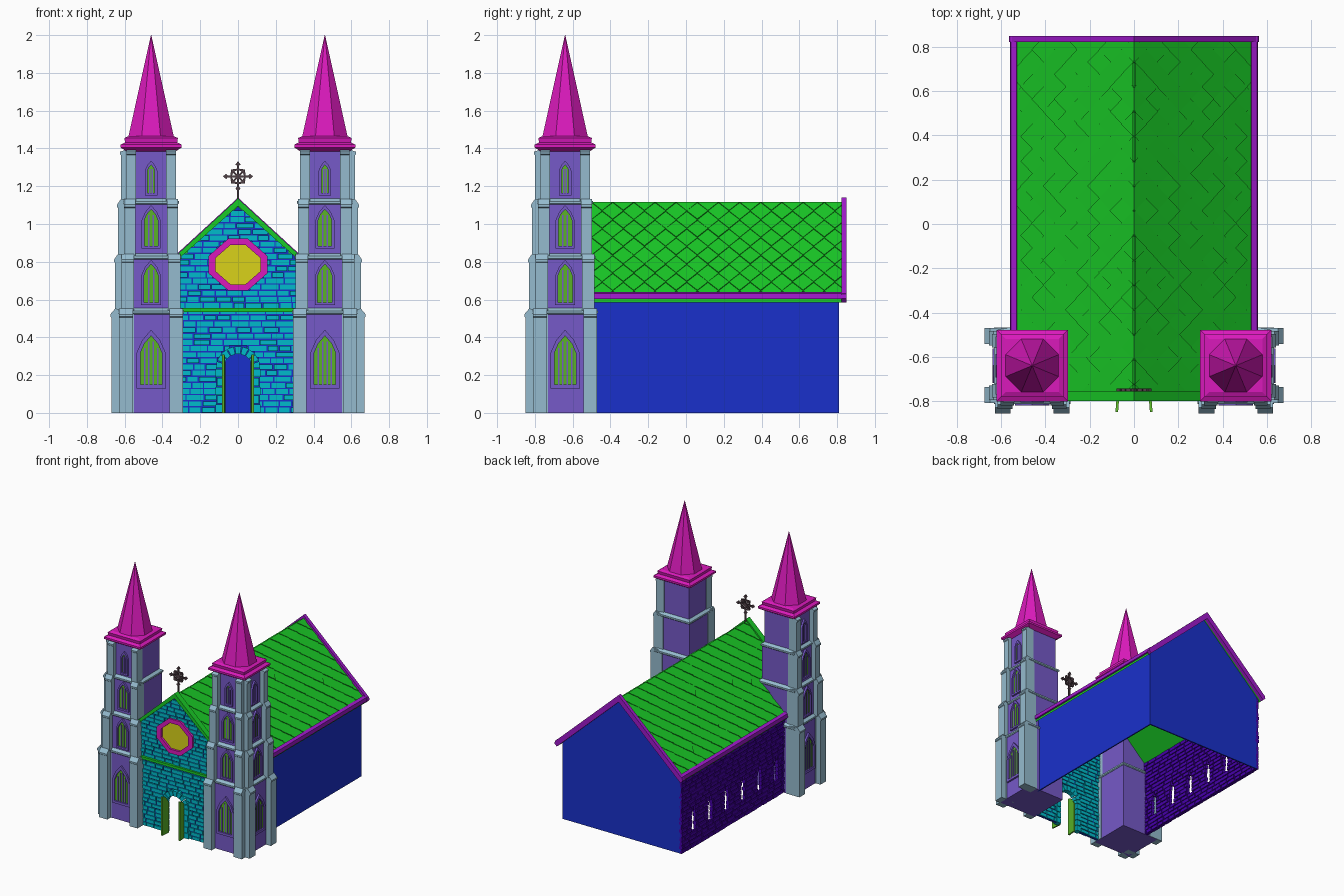
import bpy, bmesh, math, random
from mathutils import Vector

if "Cube" in bpy.data.objects:
    bpy.data.objects.remove(bpy.data.objects["Cube"])
random.seed(4)

def mat(name, c):
    m = bpy.data.materials.new(name)
    m.diffuse_color = (*c, 1)
    m.use_nodes = True
    m.node_tree.nodes["Principled BSDF"].inputs["Base Color"].default_value = m.diffuse_color
    return m

PURPLE = mat("tower_stone", (.18, .1, .58))
PALE = mat("pale_stone", (.3, .5, .62))
PINK = mat("spire_pink", (.7, .01, .5))
GREEN = mat("roof_green", (.01, .6, .02))
CYAN = mat("brick_cyan", (0, .5, .6))
BLUE = mat("wall_blue", (.01, .03, .6))
TRIM = mat("trim_purple", (.35, .01, .6))
YELLOW = mat("glass_yellow", (.7, .65, .01))
DARK = mat("iron", (.08, .05, .06))
INDIGO = mat("brick_indigo", (.06, 0, .4))
LEAF = mat("glass_green", (.1, .45, .02))

def prism(bm, pts, d0, d1, f):
    """Extrude a 2D outline from depth d0 to d1; f maps (u, v, depth) to space."""
    a = [bm.verts.new(f(u, v, d0)) for u, v in pts]
    b = [bm.verts.new(f(u, v, d1)) for u, v in pts]
    n = len(pts)
    bm.faces.new(a)
    bm.faces.new(b[::-1])
    for i in range(n):
        bm.faces.new((a[i], b[i], b[(i + 1) % n], a[(i + 1) % n]))

def loft(bm, rings):
    """Stack horizontal rings of points into a closed solid."""
    vs = [[bm.verts.new(p) for p in r] for r in rings]
    n = len(vs[0])
    for r, s in zip(vs, vs[1:]):
        for i in range(n):
            bm.faces.new((r[i], r[(i + 1) % n], s[(i + 1) % n], s[i]))
    bm.faces.new(vs[0])
    bm.faces.new(vs[-1])

def ring(bm, outer, inner, d0, d1, f, closed=True):
    n = len(outer)
    for i in range(n if closed else n - 1):
        j = (i + 1) % n
        prism(bm, [outer[i], outer[j], inner[j], inner[i]], d0, d1, f)

def finish(bm, name, m):
    bmesh.ops.recalc_face_normals(bm, faces=bm.faces)
    me = bpy.data.meshes.new(name)
    bm.to_mesh(me)
    bm.free()
    ob = bpy.data.objects.new(name, me)
    me.materials.append(m)
    bpy.context.collection.objects.link(ob)

def rect(u0, v0, u1, v1):
    return [(u0, v0), (u1, v0), (u1, v1), (u0, v1)]

def lancet(w, z0, z1):
    h, zs = w / 2, z1 - .8 * w
    k = z1 - zs
    return [(-h, z0), (h, z0), (h, zs), (.62 * h, zs + .55 * k), (0, z1), (-.62 * h, zs + .55 * k), (-h, zs)]

def front(u, v, d): return Vector((u, d, v))
def side(u, v, d): return Vector((d, u, v))

# ---- Towers: stepped core, buttresses, windows, spire
CX, CY = .46, -.64
Z = [0, .54, .83, 1.12, 1.40]
HALF = [.165, .152, .139, .127]
OUT = [.21, .19, .175, .16, .13]
WIDE = [.072, .066, .06, .052]
WIN = [(.155, .13, .44), (.105, .57, .81), (.10, .87, 1.10), (.066, 1.15, 1.335)]

for sx, tag in ((-1, "left"), (1, "right")):
    cx = CX * sx
    def sq(h, z): return [(cx + i * h, CY + j * h, z) for i, j in ((-1, -1), (1, -1), (1, 1), (-1, 1))]
    def f_front(u, v, d): return Vector((cx + u, CY - d, v))
    def f_outer(u, v, d): return Vector((cx + sx * d, CY + u, v))
    core, butt, frame, glass = (bmesh.new() for _ in range(4))
    for i in range(4):
        z0, z1, h, w = Z[i], Z[i + 1], HALF[i], WIDE[i]
        loft(core, [sq(h, z0), sq(h, z1)])
        if i < 3:  # sloped string course
            loft(butt, [sq(h + .002, z1 - .018), sq(h + .008, z1 - .012), sq(h + .008, z1), sq(HALF[i + 1], z1 + .015)])
        for f in (f_front, f_outer):
            prof = [(.09, z0), (OUT[i], z0), (OUT[i], z1 - .035), (OUT[i] + .006, z1 - .03),
                    (OUT[i] + .006, z1 - .018), (OUT[i + 1], z1 + (.012 if i < 3 else -.005)), (.09, z1)]
            for s in (-1, 1):
                e0, e1 = s * (h + .004 - w), s * (h + .004)
                prism(butt, prof, e0, e1, lambda u, v, d, f=f: f(d, v, u))
            ww, a, b = WIN[i]
            t = .02 if i == 0 else .014
            outer, inner = lancet(ww, a, b), lancet(ww - 2 * t, a + t, b - 1.6 * t)
            ring(frame, outer, inner, h - .01, h + .014, f)
            prism(glass, inner, h - .01, h + .002, f)
            n = 4 if i == 0 else 2
            iw = ww - 2 * t
            for k in range(1, n + 1):  # mullions
                u = -iw / 2 + iw * k / (n + 1)
                top = b - 1.6 * t - abs(u) * 1.5 - .012
                prism(frame, rect(u - .004, a + t, u + .004, top), h, h + .008, f)
    finish(core, tag + "_tower_core", PURPLE)
    finish(butt, tag + "_tower_buttresses", PALE)
    finish(frame, tag + "_tower_window_frames", PURPLE)
    finish(glass, tag + "_tower_window_glass", LEAF)
    sp = bmesh.new()
    loft(sp, [sq(h, z) for h, z in ((.13, 1.385), (.162, 1.405), (.162, 1.42), (.138, 1.432), (.142, 1.455), (.12, 1.465))])
    def octa(r, z): return [(cx + r * math.cos((k + .5) * math.pi / 4), CY + r * math.sin((k + .5) * math.pi / 4), z) for k in range(8)]
    loft(sp, [octa(.132, 1.455), octa(.001, 2.0)])
    finish(sp, tag + "_spire", PINK)

# ---- Brick walls: each row is filled over its free spans
def free(lo, hi, holes):
    spans = [(lo, hi)]
    for a, b in holes:
        spans = [s for p, q in spans for s in ((p, min(q, a)), (max(p, b), q)) if s[1] - s[0] > .004]
    return spans

def brick_wall(name, ztop, extent, holes, d, f, brick_mat, core_mat):
    bricks, slab = bmesh.new(), bmesh.new()
    rh = .0325
    for r in range(int(ztop / rh)):
        z0, z1 = r * rh, (r + 1) * rh
        zm = (z0 + z1) / 2
        lo, hi = extent(zm)
        for a, b in free(lo, hi, holes(zm)):
            prism(slab, rect(a, z0, b, z1), d - .007, d + .007, f)
            x = a - random.uniform(0, .05)
            while x < b:
                L = random.uniform(.06, .1)
                p, q = max(a, x), min(b, x + L - .007)
                if q - p > .008:
                    g = random.uniform(.012, .016)
                    prism(bricks, rect(p, z0 + .003, q, z1 - .004), d - g, d + g, f)
                x += L
    finish(bricks, name + "_bricks", brick_mat)
    finish(slab, name + "_mortar", core_mat)

RZ = .785
def front_holes(z):
    out = []
    if z < .235: out.append((-.115, .115))
    elif z < .35:
        w = math.sqrt(.115 ** 2 - (z - .235) ** 2)
        out.append((-w, w))
    dz = abs(z - RZ)
    if dz < .13:
        w = .145 - max(0, dz - .045) * 1.12
        out.append((-w, w))
    return out
def gable(z):
    w = min(.31, (1.115 - z) / .945)
    return -w, w
FY = -.77
brick_wall("facade", 1.1, gable, front_holes, FY, front, CYAN, BLUE)

WY = [.66 - .207 * i for i in range(6)]
def side_holes(z):
    if not .14 < z < .33: return []
    w = .026 if z < .26 else .026 * (.335 - z) / .075
    return [(y - w, y + w) for y in WY]
brick_wall("left_nave_wall", .62, lambda z: (-.5, .81), side_holes, -.52, side, INDIGO, INDIGO)

# ---- Plain nave walls
bm = bmesh.new()
prism(bm, rect(-.5, 0, .81, .61), .512, .522, side)
finish(bm, "right_nave_wall", BLUE)
bm = bmesh.new()
prism(bm, [(-.522, 0), (.522, 0), (.522, .61), (0, 1.1), (-.522, .61)], .80, .81, front)
finish(bm, "back_wall", BLUE)

# ---- Roof slabs with diamond shingles
bm = bmesh.new()
prism(bm, [(-.545, .605), (0, 1.112), (.545, .605), (.545, .585), (0, 1.09), (-.545, .585)], -.775, .825, front)
finish(bm, "roof", GREEN)
bm = bmesh.new()
a, b = .056, .069
SL = math.hypot(.545, .507)
for r in range(12):
    for c in range(16):
        y, s = -.78 + a * (2 * c + r % 2), r * b
        k = random.uniform(.008, .013)
        corners = [(y, s - b, .001), (y + a, s, k * .6), (y, s + b, k), (y - a, s, k * .6)]
        top = [bm.verts.new(p) for p in corners]
        low = [bm.verts.new((p[0], p[1], -.003)) for p in corners]
        bm.faces.new(top)
        for i in range(4):
            bm.faces.new((top[i], top[(i + 1) % 4], low[(i + 1) % 4], low[i]))
for co, no in (((-.775, 0, 0), (-1, 0, 0)), ((.825, 0, 0), (1, 0, 0)), ((0, 0, 0), (0, -1, 0)), ((0, SL, 0), (0, 1, 0))):
    bmesh.ops.bisect_plane(bm, geom=bm.verts[:] + bm.edges[:] + bm.faces[:], plane_co=co, plane_no=no, clear_outer=True)
cs, sn = .545 / SL, .507 / SL
for v in bm.verts:
    y, s, h = v.co
    v.co = (s * cs + h * sn, y, 1.112 - s * sn + h * cs)
dup = bmesh.ops.duplicate(bm, geom=bm.verts[:] + bm.edges[:] + bm.faces[:])
for g in dup["geom"]:
    if isinstance(g, bmesh.types.BMVert): g.co.x *= -1
finish(bm, "roof_shingles", GREEN)

# ---- Eave boards, back rake, front coping and ledge
bm = bmesh.new()
for s in (-1, 1):
    prism(bm, [(s * .525, .605), (s * .56, .602), (s * .556, .632), (s * .53, .64)], -.49, .85, front)
    prism(bm, [(0, 1.085), (s * .545, .585), (s * .565, .605), (s * .56, .625), (0, 1.14)], .822, .85, front)
finish(bm, "eave_and_rake_trim", TRIM)
bm = bmesh.new()
for s in (-1, 1):
    prism(bm, [(0, 1.095), (s * .315, .815), (s * .315, .845), (0, 1.135)], -.80, -.755, front)
prism(bm, rect(-.3, .535, .3, .555), -.80, FY, front)
finish(bm, "facade_coping_and_ledge", GREEN)

# ---- Doorway stones and open door leaves
bm = bmesh.new()
for s in (-1, 1):
    for k in range(5):
        prism(bm, rect(s * .077, k * .047 + .002, s * (.11 if k % 2 else .118), k * .047 + .044), FY - .025, FY + .016, front)
for k in range(9):
    t0, t1 = math.pi * (k + .06) / 9, math.pi * (k + .94) / 9
    prism(bm, [(r * math.cos(t), .235 + r * math.sin(t)) for r, t in ((.077, t0), (.118, t0), (.118, t1), (.077, t1))],
          FY - .025, FY + .016, front)
finish(bm, "door_surround", CYAN)
bm = bmesh.new()
for s in (-1, 1):
    leaf = [(-.775, 0), (-.85, 0), (-.85, .31), (-.825, .303), (-.795, .275), (-.775, .235)]
    prism(bm, leaf, .066, .078, lambda u, v, d, s=s: Vector((s * (d - (u + .775) * .08), u, v)))
finish(bm, "door_leaves", LEAF)

# ---- Octagonal facade window
def oct8(w, h, cw, ch):
    q = [(w, -ch), (w, ch), (cw, h), (-cw, h), (-w, ch), (-w, -ch), (-cw, -h), (cw, -h)]
    pts = []
    for i in range(8):
        p, n = q[i], q[(i + 1) % 8]
        pts += [p, ((p[0] + n[0]) / 2, (p[1] + n[1]) / 2)]
    return [(u, v + RZ) for u, v in pts]
bm = bmesh.new()
ring(bm, oct8(.157, .137, .052, .045), oct8(.12, .104, .04, .034), -.80, FY + .016, front)
finish(bm, "facade_window_frame", PINK)
bm = bmesh.new()
prism(bm, oct8(.12, .104, .04, .034), FY - .012, FY + .006, front)
finish(bm, "facade_window_glass", YELLOW)

# ---- Ridge cross with ring and pointed ends
bm = bmesh.new()
CZ = 1.252
prism(bm, rect(-.006, 1.1, .006, CZ), -.756, -.744, front)
for k in range(8):
    t = k * math.pi / 4
    L = .08 if k % 2 == 0 else .052
    def turn(p, q): return (p * math.cos(t) - q * math.sin(t), CZ + p * math.sin(t) + q * math.cos(t))
    prism(bm, [turn(*p) for p in ((0, -.005), (L * .7, -.005), (L * .78, -.014), (L, 0), (L * .78, .014), (L * .7, .005), (0, .005))],
          -.757, -.743, front)
circ = [[(r * math.cos(k * math.pi / 8), CZ + r * math.sin(k * math.pi / 8)) for k in range(16)] for r in (.042, .032)]
ring(bm, circ[0], circ[1], -.755, -.745, front)
finish(bm, "ridge_cross", DARK)
